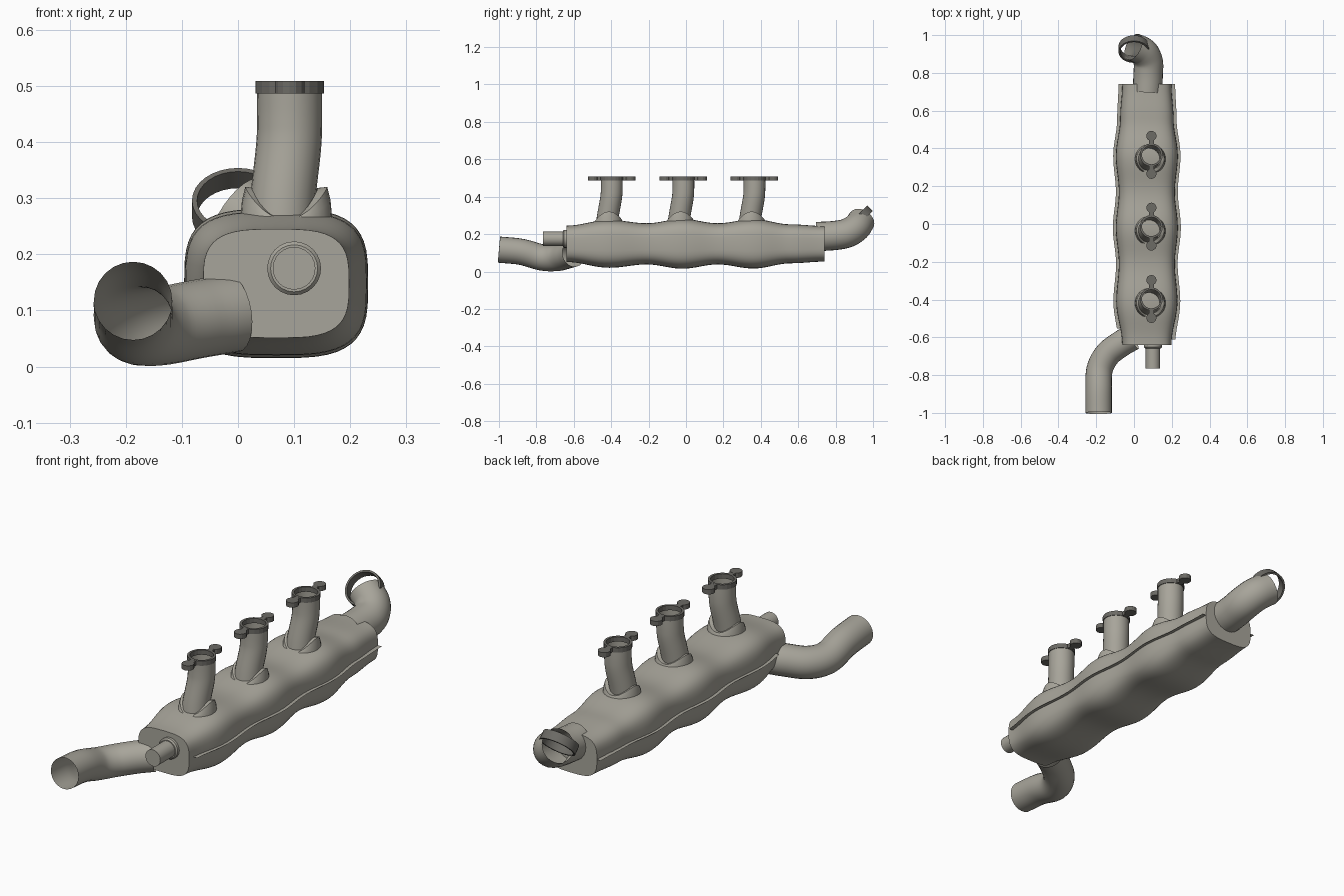
import bpy, bmesh
from math import sin, cos, pi, radians, copysign
from mathutils import Vector, Matrix

if "Cube" in bpy.data.objects:
    bpy.data.objects.remove(bpy.data.objects["Cube"])


def material(name, rgb):
    m = bpy.data.materials.new(name)
    m.diffuse_color = (*rgb, 1)
    m.use_nodes = True
    m.node_tree.nodes["Principled BSDF"].inputs["Base Color"].default_value = m.diffuse_color
    return m


STEEL = material("warm_grey", (0.39, 0.375, 0.325))
DARK = material("dark_grey", (0.15, 0.145, 0.13))


def make(name, bm, mat=STEEL, angle=35):
    bmesh.ops.recalc_face_normals(bm, faces=bm.faces)
    me = bpy.data.meshes.new(name)
    bm.to_mesh(me)
    bm.free()
    me.materials.append(mat)
    ob = bpy.data.objects.new(name, me)
    bpy.context.collection.objects.link(ob)
    bpy.ops.object.select_all(action='DESELECT')
    ob.select_set(True)
    bpy.context.view_layer.objects.active = ob
    bpy.ops.object.shade_smooth_by_angle(angle=radians(angle))
    return ob


def loft(name, rings, caps=False, wrap=False, closed=True, mat=STEEL, angle=35):
    bm = bmesh.new()
    vs = [[bm.verts.new(p) for p in r] for r in rings]
    n = len(vs[0])
    pairs = list(zip(vs, vs[1:])) + ([(vs[-1], vs[0])] if wrap else [])
    for a, b in pairs:
        for i in range(n if closed else n - 1):
            j = (i + 1) % n
            bm.faces.new((a[i], a[j], b[j], b[i]))
    if caps:
        bm.faces.new(vs[0])
        bm.faces.new(vs[-1])
    return make(name, bm, mat, angle)


def tube(name, pts, radii, sides=24, steps=6, caps=False):
    """Smooth pipe through points, with one radius per point."""
    p = [Vector(q) for q in pts]
    p = [2 * p[0] - p[1]] + p + [2 * p[-1] - p[-2]]
    path, rad = [], []
    for k in range(1, len(p) - 2):
        a, b, c, d = p[k - 1:k + 3]
        for s in range(steps + (k == len(p) - 3)):
            t = s / steps
            path.append(0.5 * (2 * b + (c - a) * t + (2 * a - 5 * b + 4 * c - d) * t * t
                               + (3 * b - a - 3 * c + d) * t ** 3))
            rad.append(radii[k - 1] * (1 - t) + radii[k] * t)
    rings, side = [], None
    for i, c in enumerate(path):
        d = (path[min(i + 1, len(path) - 1)] - path[max(i - 1, 0)]).normalized()
        side = side or d.orthogonal()
        side = (side - d * side.dot(d)).normalized()
        up = d.cross(side)
        rings.append([c + rad[i] * (side * cos(2 * pi * j / sides) + up * sin(2 * pi * j / sides))
                      for j in range(sides)])
    return loft(name, rings, caps)


def hoop(name, ro, ri, h, mtx, sides, angle):
    """Flat dark ring with a square section."""
    section = [(ro, -h / 2), (ro, h / 2), (ri, h / 2), (ri, -h / 2)]
    rings = [[mtx @ Vector((r * cos(2 * pi * j / sides), r * sin(2 * pi * j / sides), z))
              for r, z in section] for j in range(sides)]
    return loft(name, rings, wrap=True, mat=DARK, angle=angle)


# Body stations: y, half width, half height, seam half width
CX, CZ = 0.068, 0.148
stations = [(-0.64, 0.13, 0.097, 0.15), (-0.41, 0.162, 0.128, 0.177), (-0.21, 0.148, 0.110, 0.163),
            (-0.02, 0.164, 0.133, 0.18), (0.17, 0.148, 0.110, 0.164), (0.36, 0.164, 0.132, 0.178),
            (0.56, 0.141, 0.104, 0.157), (0.74, 0.13, 0.095, 0.15)]
profile = []
for a, b in zip(stations, stations[1:]):
    for s in range(8):
        t = s / 8
        e = (1 - cos(pi * t)) / 2
        profile.append([a[0] + (b[0] - a[0]) * t] + [a[k] + (b[k] - a[k]) * e for k in (1, 2, 3)])
profile.append(list(stations[-1]))


def power(v):
    return copysign(abs(v) ** 0.6, v)


# Muffler-like body with three bulges
loft("manifold_body", [[(CX + hw * power(cos(2 * pi * j / 48)), y, CZ + hh * power(sin(2 * pi * j / 48)))
                        for j in range(48)] for y, hw, hh, sw in profile], caps=True)

# Thin sheet seams along both sides
for label, sgn, start in (("left", -1, -0.58), ("right", 1, -0.62)):
    rows = [[(CX + sgn * (hw - 0.01), y, 0.148), (CX + sgn * sw, y, 0.148)]
            for y, hw, hh, sw in profile if y > start]
    loft(label + "_seam", rows, closed=False)

# Three risers with saddle collars and eared flanges
for i, y in enumerate((-0.397, -0.014, 0.366), 1):
    tube(f"riser_{i}", [(0.076, y - 0.03, 0.23), (0.08, y - 0.02, 0.30), (0.09, y - 0.004, 0.39),
                        (0.092, y, 0.44), (0.092, y, 0.50)], [0.058] * 5)
    collar = []
    for r, low, rise in ((0.083, 0.25, 0), (0.079, 0.266, 0.03), (0.073, 0.272, 0.048), (0.056, 0.27, 0.048)):
        collar.append([(0.086 + r * cos(a), y - 0.022 + r * sin(a),
                        low + rise * cos(a) ** 2 + 0.2 * rise * sin(a))
                       for a in (2 * pi * j / 32 for j in range(32))])
    loft(f"riser_collar_{i}", collar)
    hoop(f"riser_flange_{i}", 0.061, 0.05, 0.022, Matrix.Translation((0.092, y, 0.498)), 20, 10)
    bm = bmesh.new()
    for s in (-1, 1):
        bmesh.ops.create_cone(bm, cap_ends=True, segments=14, radius1=0.027, radius2=0.027, depth=0.022,
                              matrix=Matrix.Translation((0.092, y + s * 0.1, 0.498)))
        bmesh.ops.create_cube(bm, size=1, matrix=Matrix.Translation((0.092, y + s * 0.069, 0.498))
                              @ Matrix.Diagonal((0.026, 0.026, 0.0215, 1)))
    make(f"flange_ears_{i}", bm, DARK, 10)

# Front stub with its collar
tube("stub", [(0.1, -0.765, 0.175), (0.1, -0.62, 0.175)], [0.038] * 2, steps=1, caps=True)
tube("stub_collar", [(0.1, -0.658, 0.175), (0.1, -0.652, 0.175), (0.1, -0.63, 0.175)],
     [0.042, 0.048, 0.048], steps=1, caps=True)

# Front outlet pipe, open at the end
tube("front_pipe", [(-0.187, -1.0, 0.117), (-0.187, -0.88, 0.105), (-0.182, -0.77, 0.075),
                    (-0.14, -0.69, 0.072), (-0.07, -0.635, 0.085), (-0.01, -0.6, 0.095)], [0.07] * 6)

# Rear elbow pipe and the loose hoop across its mouth
tube("rear_pipe", [(0.07, 0.70, 0.187), (0.075, 0.79, 0.192), (0.075, 0.86, 0.205),
                   (0.05, 0.91, 0.235), (-0.003, 0.938, 0.272)], [0.078, 0.078, 0.078, 0.077, 0.074])
tilt = Vector((0, 1, -1)).to_track_quat('Z', 'Y').to_matrix().to_4x4()
hoop("rear_hoop", 0.082, 0.073, 0.042, Matrix.Translation((0.0, 0.926, 0.281)) @ tilt, 32, 35)
